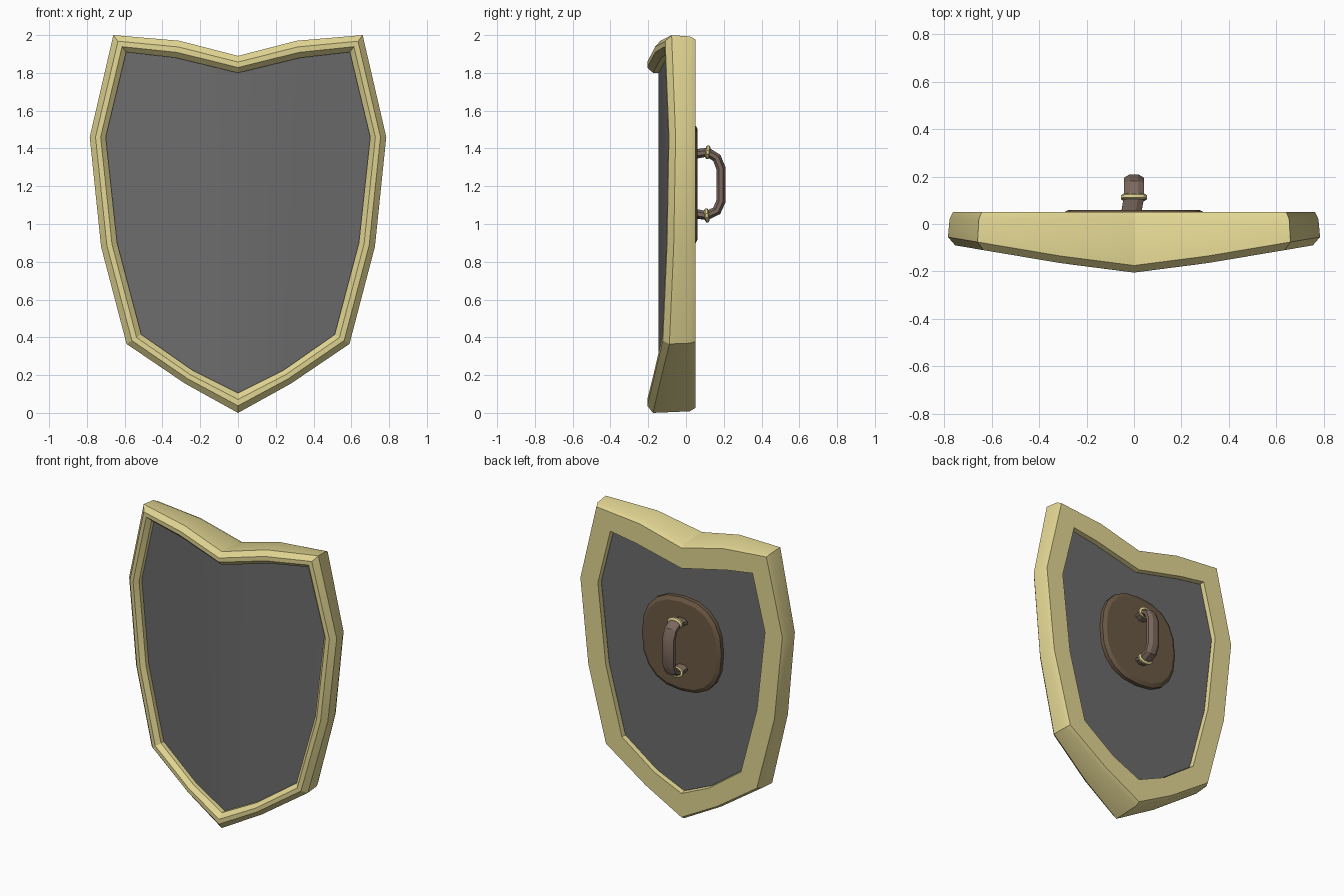
import bpy, bmesh, math
from mathutils import Vector

if "Cube" in bpy.data.objects:
    bpy.data.objects.remove(bpy.data.objects["Cube"])

# Half outlines (x, z) from top centre to bottom tip
OUTER = [(0, 1.89), (.31, 1.97), (.66, 2.0), (.785, 1.46), (.725, .88), (.59, .365), (.28, .155), (0, 0)]
INNER = [(0, 1.80), (.33, 1.88), (.592, 1.91), (.70, 1.46), (.64, .90), (.512, .415), (.24, .225), (0, .105)]


def material(name, r, g, b):
    m = bpy.data.materials.new(name)
    m.diffuse_color = (r, g, b, 1)
    m.use_nodes = True
    m.node_tree.nodes["Principled BSDF"].inputs["Base Color"].default_value = m.diffuse_color
    return m


GOLD = material("gold", .76, .67, .29)
STEEL = material("dark_steel", .15, .15, .15)
LEATHER = material("leather", .15, .10, .06)
WOOD = material("grip_wood", .20, .14, .11)


def make(name, verts, faces, mat):
    me = bpy.data.meshes.new(name)
    me.from_pydata(verts, [], faces)
    bm = bmesh.new()
    bm.from_mesh(me)
    bmesh.ops.recalc_face_normals(bm, faces=bm.faces)
    bm.to_mesh(me)
    bm.free()
    me.materials.append(mat)
    ob = bpy.data.objects.new(name, me)
    bpy.context.collection.objects.link(ob)
    bpy.ops.object.select_all(action='DESELECT')
    ob.select_set(True)
    bpy.context.view_layer.objects.active = ob
    bpy.ops.object.shade_smooth_by_angle(angle=math.radians(25))
    return ob


def loft(name, rings, mat, caps=False, cyclic=False):
    n, k = len(rings[0]), len(rings)
    verts = [v for r in rings for v in r]
    faces = [(i * n + j, i * n + (j + 1) % n, (i + 1) % k * n + (j + 1) % n, (i + 1) % k * n + j)
             for i in range(k if cyclic else k - 1) for j in range(n)]
    if caps:
        faces += [tuple(range(n)), tuple(range((k - 1) * n, k * n))]
    return make(name, verts, faces, mat)


def front_y(x):
    # Bowed front surface of the shield
    x = abs(x)
    return -.205 + x * .04 / .31 if x < .31 else -.165 + (x - .31) * .08 / .475


def outline(t, y, follow):
    # Full closed outline, t=0 outer edge, t=1 inner edge
    half = [(a[0] + (b[0] - a[0]) * t, a[1] + (b[1] - a[1]) * t) for a, b in zip(OUTER, INNER)]
    full = half + [(-x, z) for x, z in half[-2:0:-1]]
    return [(x, y + (front_y(x) if follow else 0), z) for x, z in full]


# Gold rim: bevelled cross-section swept round the shield outline
section = [(0, .03, 1), (.36, 0, 1), (.68, 0, 1), (1, .03, 1), (1, .065, 1),
           (1.85, .015, 0), (1.8, .05, 0), (.25, .05, 0), (.08, .02, 0)]
loft("rim", [outline(*s) for s in section], GOLD, cyclic=True)

# Steel panel: folded front and flat back
front, back = outline(1, .06, True), outline(1.87, .02, False)
right = [(0, 1, 6, 7), (1, 2, 5, 6), (2, 3, 4, 5)]
left = [tuple((14 - i) % 14 for i in f) for f in right]
sides = [(i, (i + 1) % 14, 14 + (i + 1) % 14, 14 + i) for i in range(14)]
make("panel", front + back, right + left + sides + [tuple(range(14, 28))], STEEL)


# Leather pad behind the handle
def pad_ring(s, y, n=20, e=2 / 2.4):
    pts = []
    for i in range(n):
        c, q = math.cos(2 * math.pi * i / n), math.sin(2 * math.pi * i / n)
        pts.append((math.copysign(abs(c) ** e, c) * .30 * s, y,
                    1.21 + math.copysign(abs(q) ** e, q) * .32 * s))
    return pts


loft("hand_pad", [pad_ring(1, .015), pad_ring(1, .046), pad_ring(.92, .06)], LEATHER, caps=True)


# Grip: octagonal bar swept along a bent path
def bar_ring(p, tangent, wx, wn, n=8):
    normal = tangent.cross(Vector((1, 0, 0))).normalized()
    return [p + Vector((1, 0, 0)) * wx * math.cos(a) + normal * wn * math.sin(a)
            for a in (2 * math.pi * (i + .5) / n for i in range(n))]


path = [Vector(p) for p in [(-.012, .045, 1.37), (0, .115, 1.38), (0, .163, 1.35), (0, .185, 1.295),
                            (0, .185, 1.12), (0, .163, 1.07), (0, .11, 1.045), (-.012, .045, 1.055)]]
rings = []
for i, p in enumerate(path):
    t0 = (p - path[max(i - 1, 0)]).normalized()
    t1 = (path[min(i + 1, len(path) - 1)] - p).normalized()
    rings.append(bar_ring(p, t0 + t1, .046, .027))
loft("grip", rings, WOOD, caps=True)

# Gold collars where the grip bends
for name, p, d in (("upper_collar", path[1], Vector((0, 1, -.1))), ("lower_collar", path[6], Vector((0, 1, .1)))):
    d.normalize()
    loft(name, [bar_ring(p + d * s, d, .046 + w, .028 + w, 12)
                for s, w in ((-.012, 0), (-.006, .01), (.006, .01), (.012, 0))], GOLD, caps=True)
